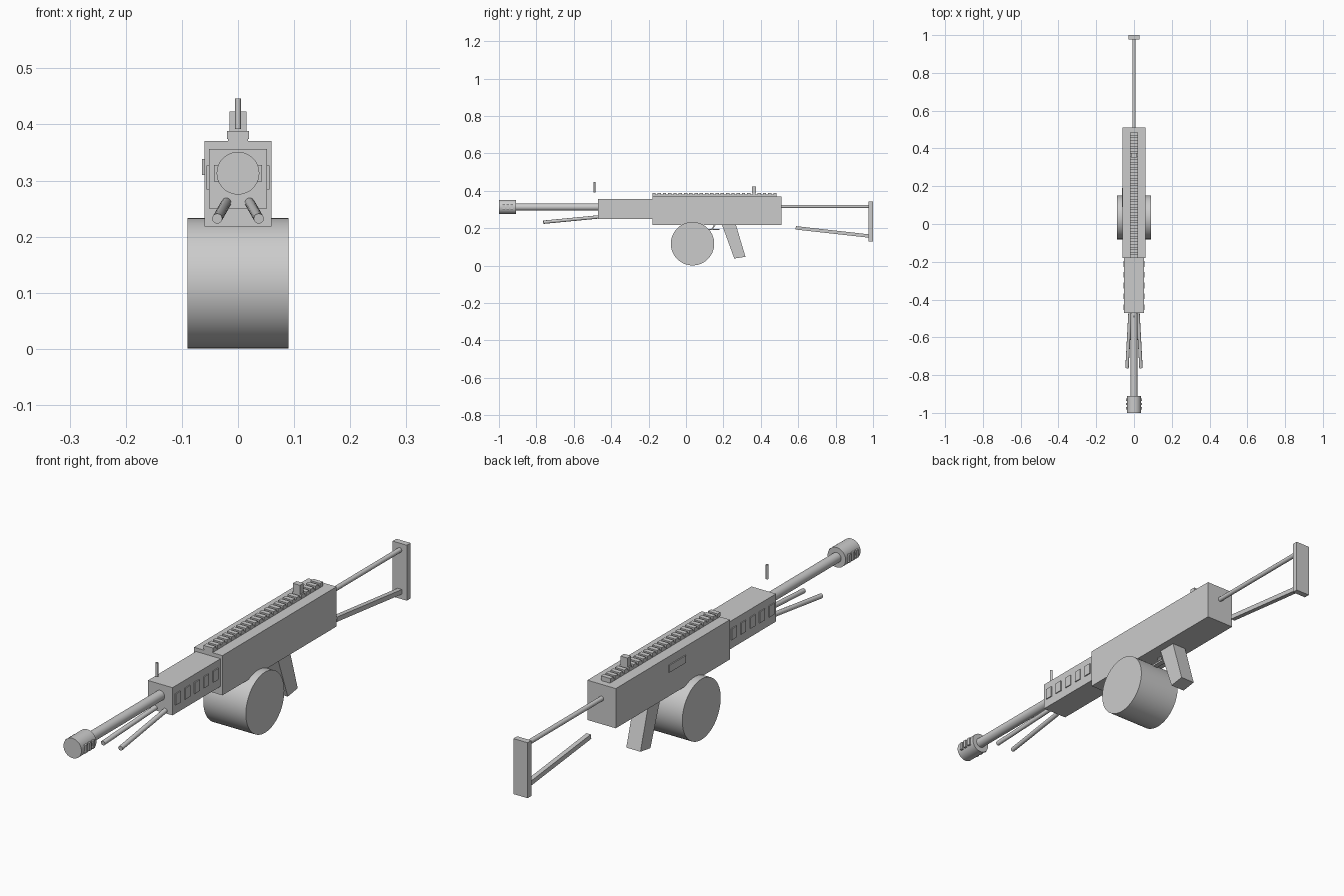
import bpy
import math
from mathutils import Vector

cube = bpy.data.objects.get("Cube")
if cube:
    bpy.data.objects.remove(cube, do_unlink=True)

grey = bpy.data.materials.new("plain_grey")
grey.use_nodes = True
GREY = (0.6, 0.6, 0.6, 1)
grey.diffuse_color = GREY
grey.node_tree.nodes["Principled BSDF"].inputs["Base Color"].default_value = GREY


def make(name, verts, faces):
    mesh = bpy.data.meshes.new(name)
    mesh.from_pydata(verts, [], faces)
    mesh.materials.append(grey)
    obj = bpy.data.objects.new(name, mesh)
    bpy.context.collection.objects.link(obj)
    return obj


def extrude_x(name, profile, x0, x1):
    """Extrude a counter-clockwise (y, z) outline from x0 to x1."""
    n = len(profile)
    verts = [(x, y, z) for x in (x0, x1) for y, z in profile]
    faces = [list(range(n))[::-1], list(range(n, 2 * n))]
    faces += [(i, (i + 1) % n, n + (i + 1) % n, n + i) for i in range(n)]
    return make(name, verts, faces)


def box(name, x, y, z):
    return extrude_x(name, [(y[0], z[0]), (y[1], z[0]), (y[1], z[1]), (y[0], z[1])], *x)


def rod(name, start, end, radius, sides=32):
    start, end = Vector(start), Vector(end)
    axis = end - start
    bpy.ops.mesh.primitive_cylinder_add(vertices=sides, radius=radius, depth=axis.length,
                                        location=(start + end) / 2)
    obj = bpy.context.object
    obj.name = name
    obj.rotation_euler = axis.to_track_quat("Z", "Y").to_euler()
    obj.data.materials.append(grey)
    bpy.ops.object.shade_smooth_by_angle(angle=math.radians(35))
    return obj


# Body
box("receiver", (-0.06, 0.06), (-0.18, 0.51), (0.218, 0.37))
box("handguard", (-0.052, 0.052), (-0.47, -0.18), (0.25, 0.356))
box("ejection_port", (-0.064, -0.058), (0.09, 0.19), (0.31, 0.338))

# Barrel and muzzle
AXIS = 0.313
rod("barrel", (0, -0.93, AXIS), (0, -0.46, AXIS), 0.019)
rod("muzzle_brake", (0, -1.0, AXIS), (0, -0.91, AXIS), 0.038, 48)

# Side vents, muzzle ports and bipod legs on both sides
for side, label in ((1, "left"), (-1, "right")):
    for i in range(5):
        y = -0.44 + i * 0.057
        xs = sorted((side * 0.05, side * 0.056))
        box(f"vent_{label}_{i + 1}", xs, (y - 0.015, y + 0.015), (0.284, 0.327))
    for i in range(3):
        y = -0.975 + i * 0.022
        xs = sorted((side * 0.03, side * 0.043))
        box(f"muzzle_port_{label}_{i + 1}", xs, (y - 0.006, y + 0.006), (0.298, 0.328))
    rod(f"bipod_leg_{label}", (side * 0.02, -0.45, 0.262), (side * 0.037, -0.763, 0.232), 0.009, 20)

# Top rail with cross ridges
box("rail_base", (-0.018, 0.018), (-0.18, 0.485), (0.369, 0.379))
RIDGES = 24
for i in range(RIDGES):
    y = -0.171 + i * 0.647 / (RIDGES - 1)
    box(f"rail_ridge_{i + 1}", (-0.02, 0.02), (y - 0.009, y + 0.009), (0.374, 0.388))

# Sights
box("rear_sight", (-0.015, 0.015), (0.353, 0.375), (0.388, 0.423))
rod("front_sight", (0, -0.49, 0.392), (0, -0.49, 0.446), 0.005, 16)

# Drum, grip and trigger
rod("drum_magazine", (-0.09, 0.035, 0.117), (0.09, 0.035, 0.117), 0.116, 64)
extrude_x("grip", [(0.258, 0.038), (0.318, 0.047), (0.265, 0.225), (0.19, 0.225)], -0.03, 0.03)
box("trigger_guard", (-0.01, 0.01), (0.09, 0.18), (0.19, 0.197))
extrude_x("trigger", [(0.136, 0.195), (0.144, 0.195), (0.162, 0.222), (0.152, 0.222)], -0.005, 0.005)

# Skeleton stock
rod("stock_upper_strut", (0, 0.5, 0.316), (0, 0.98, 0.316), 0.009, 20)
extrude_x("stock_lower_strut", [(0.585, 0.193), (0.98, 0.149), (0.98, 0.167), (0.588, 0.211)],
          -0.009, 0.009)
box("butt_plate", (-0.03, 0.03), (0.977, 1.0), (0.13, 0.342))
